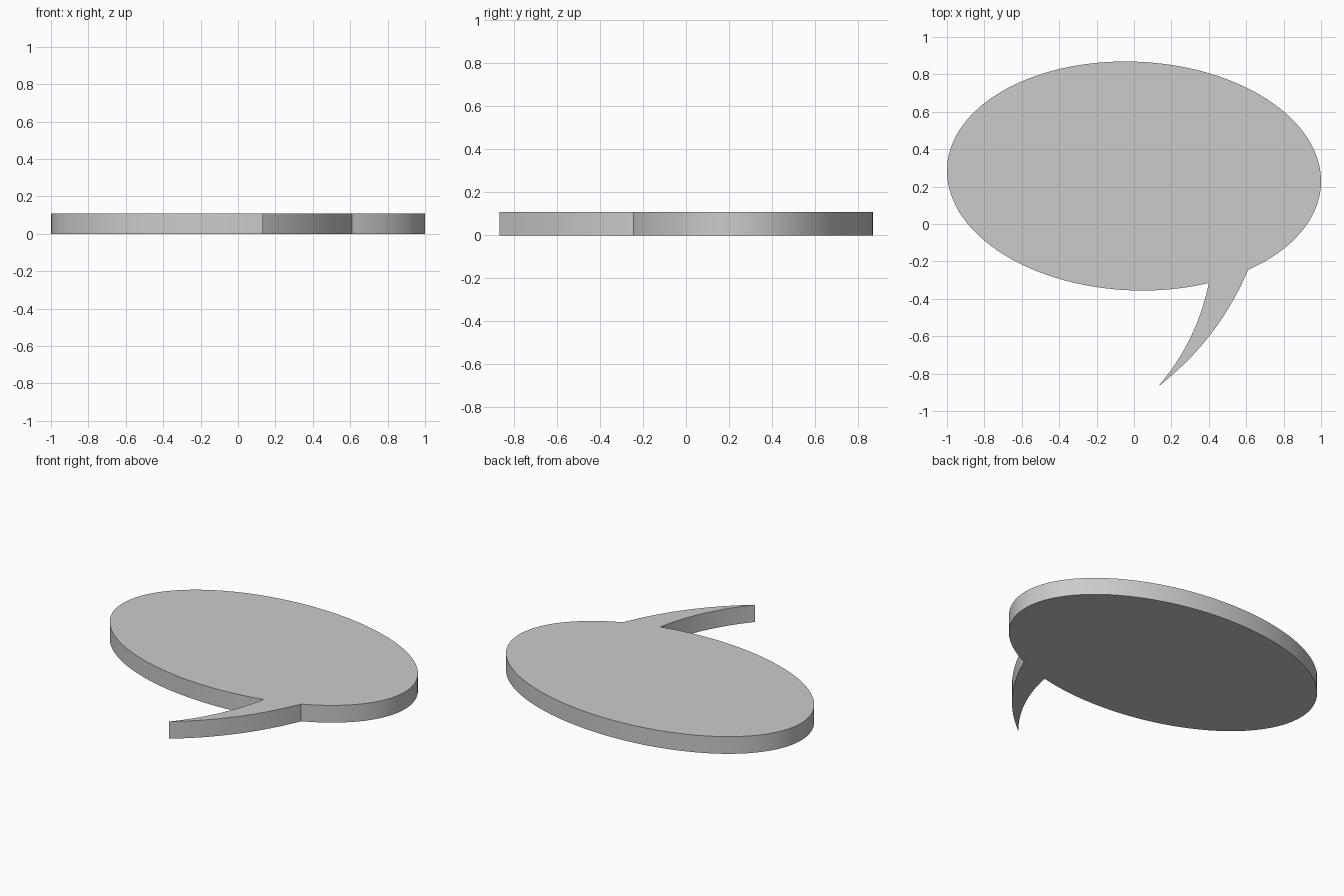
import bpy, bmesh
from math import sin, cos, asin, acos, tau, radians
from mathutils import Vector

if "Cube" in bpy.data.objects:
    bpy.data.objects.remove(bpy.data.objects["Cube"])

HEIGHT = 0.108
CENTRE_Y, SHEAR, HALF_H = 0.2565, -0.0275, 0.6118
TIP = Vector((0.13, -0.868))


def oval(t):
    # slightly tilted ellipse
    return Vector((cos(t), CENTRE_Y + SHEAR * cos(t) + HALF_H * sin(t)))


def bezier(a, c, b, n):
    # quadratic curve, end points left out
    return [a * (1 - t) ** 2 + c * 2 * t * (1 - t) + b * t * t
            for t in (i / n for i in range(1, n))]


# oval outline, counter-clockwise from the right to the left tail root
start, end = -acos(0.61), tau - acos(0.40)
N = 140
outline = [oval(start + (end - start) * i / N) for i in range(N + 1)]

# curved pointed tail
outline += bezier(outline[-1], Vector((0.337, -0.626)), TIP, 20)
outline.append(TIP)
outline += bezier(TIP, Vector((0.450, -0.622)), outline[0], 20)

# extrude the outline into a flat plate
bm = bmesh.new()
base = bm.faces.new([bm.verts.new((p.x, p.y, 0)) for p in outline])
top = bmesh.ops.extrude_face_region(bm, geom=[base], use_keep_orig=True)
bmesh.ops.translate(bm, vec=(0, 0, HEIGHT),
                    verts=[g for g in top["geom"] if isinstance(g, bmesh.types.BMVert)])
bmesh.ops.recalc_face_normals(bm, faces=bm.faces[:])
mesh = bpy.data.meshes.new("speech_bubble")
bm.to_mesh(mesh)
bm.free()

bubble = bpy.data.objects.new("speech_bubble", mesh)
bpy.context.collection.objects.link(bubble)
bpy.context.view_layer.objects.active = bubble
bubble.select_set(True)
bpy.ops.object.shade_smooth_by_angle(angle=radians(30))
